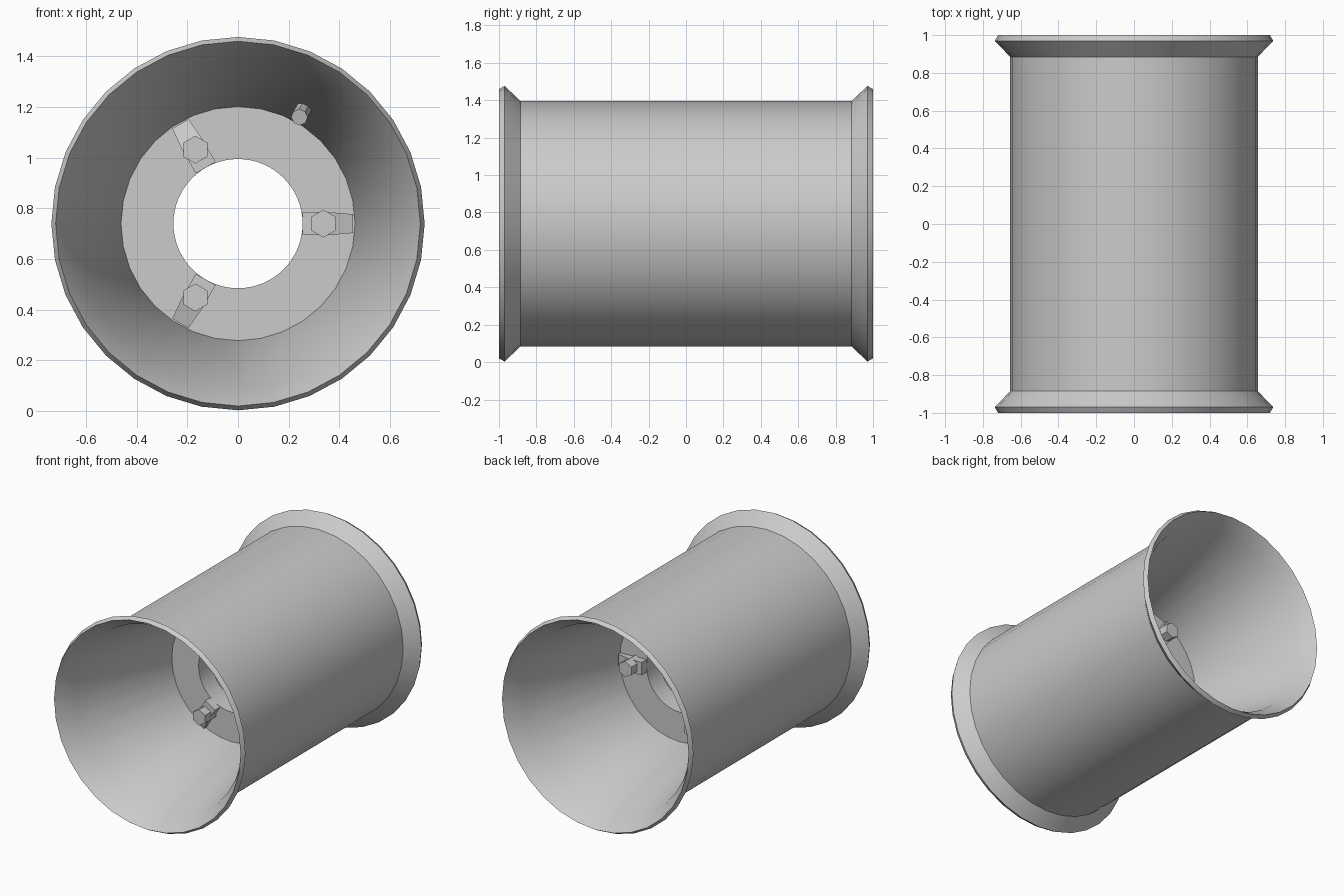
import bpy, bmesh
from math import pi, radians, cos, sin
from mathutils import Matrix, Vector

if "Cube" in bpy.data.objects:
    bpy.data.objects.remove(bpy.data.objects["Cube"], do_unlink=True)

CENTRE = Vector((0, 0, 0.74))

steel = bpy.data.materials.new("grey steel")
steel.use_nodes = True
steel.diffuse_color = (0.6, 0.6, 0.6, 1)
steel.node_tree.nodes["Principled BSDF"].inputs["Base Color"].default_value = (0.6, 0.6, 0.6, 1)


def finish(name, bm, smooth=None):
    bmesh.ops.recalc_face_normals(bm, faces=bm.faces)
    mesh = bpy.data.meshes.new(name)
    bm.to_mesh(mesh)
    bm.free()
    mesh.materials.append(steel)
    obj = bpy.data.objects.new(name, mesh)
    bpy.context.collection.objects.link(obj)
    if smooth:
        bpy.ops.object.select_all(action="DESELECT")
        obj.select_set(True)
        bpy.context.view_layer.objects.active = obj
        bpy.ops.object.shade_smooth_by_angle(angle=radians(smooth))
    return obj


def lathe(name, half, sides):
    """Revolve a closed (radius, y) outline, mirrored front to back, about y."""
    outline = half + [(r, -y) for r, y in reversed(half)]
    bm = bmesh.new()
    rings = []
    for i in range(sides):
        a = 2 * pi * i / sides
        rings.append([bm.verts.new(CENTRE + Vector((r * cos(a), y, r * sin(a)))) for r, y in outline])
    n = len(outline)
    for i in range(sides):
        a, b = rings[i], rings[(i + 1) % sides]
        for j in range(n):
            k = (j + 1) % n
            bm.faces.new((a[j], a[k], b[k], b[j]))
    return finish(name, bm, 25)


def prism(name, start, end, radius, sides, spin=0):
    """Straight bar with a regular cross-section between two points."""
    axis = end - start
    bm = bmesh.new()
    bmesh.ops.create_cone(bm, cap_ends=True, segments=sides, radius1=radius, radius2=radius,
                          depth=axis.length, matrix=Matrix.Rotation(spin, 4, "Z"))
    turn = axis.to_track_quat("Z", "Y").to_matrix().to_4x4()
    bm.transform(Matrix.Translation((start + end) / 2) @ turn)
    return finish(name, bm)


def polar(r, y, angle):
    return CENTRE + Vector((r * cos(angle), y, r * sin(angle)))


def clamp(name, angle, side):
    """Wedge clamp: side outline in (radius, height off the plate), given a width."""
    outline = [(0.255, 0), (0.255, 0.06), (0.365, 0.06), (0.455, 0.03), (0.455, 0)]
    bm = bmesh.new()
    rows = []
    for s in (-1, 1):
        row = []
        for r, h in outline:
            half_width = 0.045 if r < 0.4 else 0.037
            across = Vector((-sin(angle), 0, cos(angle))) * s * half_width
            row.append(bm.verts.new(polar(r, side * (0.065 + h), angle) + across))
        rows.append(row)
        bm.faces.new(row)
    n = len(outline)
    for j in range(n):
        k = (j + 1) % n
        bm.faces.new((rows[0][j], rows[0][k], rows[1][k], rows[1][j]))
    finish(name, bm)


# Rim: straight barrel outside, flared flanges, tapered bell inside
lathe("rim", [(0.656, -0.885), (0.737, -0.97), (0.72, -1.0), (0.65, -0.88), (0.462, -0.07)], 32)

# Hub plate with its central hole
lathe("hub_plate", [(0.47, -0.07), (0.255, -0.07)], 64)

# Three clamps and hex bolts on each face of the plate
for side, label in ((-1, "front"), (1, "back")):
    for i in range(3):
        angle = 2 * pi * i / 3
        clamp(f"{label}_clamp_{i + 1}", angle, side)
        prism(f"{label}_bolt_{i + 1}", polar(0.337, side * 0.07, angle),
              polar(0.337, side * 0.19, angle), 0.055, 6, pi / 6 * 0)

# Valve stem leaning out of the inner wall
prism("valve_stem", polar(0.535, -0.33, pi / 3), polar(0.485, -0.48, pi / 3), 0.033, 8)
